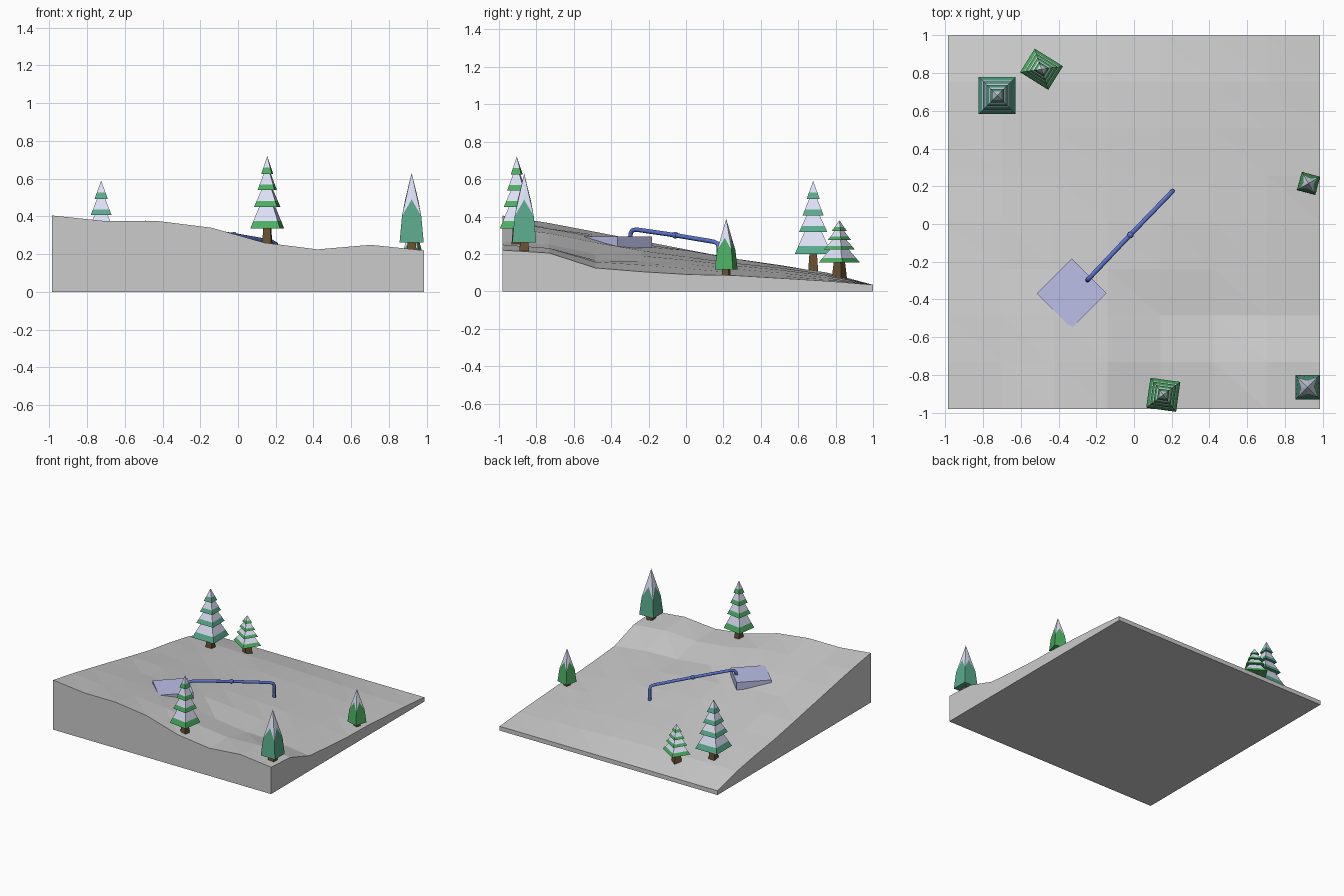
import bpy, bmesh, math, random
from mathutils import Matrix, Vector

if "Cube" in bpy.data.objects:
    bpy.data.objects.remove(bpy.data.objects["Cube"])

random.seed(4)


def material(name, color):
    m = bpy.data.materials.new(name)
    m.diffuse_color = (*color, 1)
    m.use_nodes = True
    m.node_tree.nodes["Principled BSDF"].inputs["Base Color"].default_value = m.diffuse_color
    return m


SNOW = material("snow", (0.72, 0.75, 0.92))
GREEN = material("green", (0.07, 0.42, 0.12))
TEAL = material("teal", (0.10, 0.40, 0.26))
BARK = material("bark", (0.14, 0.08, 0.03))
BLUE = material("blue", (0.10, 0.17, 0.60))
PALE = material("pale_slab", (0.50, 0.52, 0.80))


def finish(name, bm, mats=()):
    bmesh.ops.recalc_face_normals(bm, faces=bm.faces)
    me = bpy.data.meshes.new(name)
    bm.to_mesh(me)
    bm.free()
    for m in mats:
        me.materials.append(m)
    ob = bpy.data.objects.new(name, me)
    bpy.context.collection.objects.link(ob)
    return ob


def square_stack(bm, rings, mats):
    """Loft square rings (half width, z); a zero half width makes an apex."""
    loops = []
    for h, z in rings:
        if h == 0:
            loops.append([bm.verts.new((0, 0, z))] * 4)
        else:
            loops.append([bm.verts.new((a * h, b * h, z))
                          for a, b in ((-1, -1), (1, -1), (1, 1), (-1, 1))])
    bm.faces.new(loops[0]).material_index = mats[0]
    for lo, hi, m in zip(loops, loops[1:], mats):
        for i in range(4):
            j = (i + 1) % 4
            vs = [lo[i], lo[j], hi[j]] + ([hi[i]] if hi[i] is not hi[j] else [])
            bm.faces.new(vs).material_index = m
    if rings[-1][0]:
        bm.faces.new(loops[-1]).material_index = mats[-1]


def place(ob, x, y, angle, sx=1, sy=1):
    ob.data.transform(Matrix.Translation((x, y, 0)) @ Matrix.Rotation(math.radians(angle), 4, 'Z')
                      @ Matrix.Diagonal((sx, sy, 1, 1)))


def trunk(name, ground, base, w):
    bm = bmesh.new()
    square_stack(bm, [(w, ground - 0.02), (w * 0.65, base + 0.03)], [0])
    return finish(name, bm, [BARK])


# Tiered tree: each tier has a leafy rim and a snowy upper part
def tiered_tree(name, x, y, ground, base, top, half, angle, leaf, trunk_w, sx=1, sy=1):
    starts = [0, 0.30, 0.53, 0.75, 1]
    widths = [1, 0.77, 0.57, 0.36, 0]
    bm = bmesh.new()
    H = top - base
    for i in range(4):
        z0, z1 = base + H * starts[i], base + H * starts[i + 1]
        w0, w1 = half * widths[i], half * widths[i + 1] * 0.62
        rings = [(w0, z0), (w0 + (w1 - w0) * 0.36, z0 + (z1 - z0) * 0.36), (w1, z1)]
        square_stack(bm, rings, [0, 1])
    place(finish(name + "_foliage", bm, [leaf, SNOW]), x, y, angle, sx, sy)
    place(trunk(name + "_trunk", ground, base, trunk_w), x, y, angle)


# Pointed tree: four-sided spire with a zigzag snow line
def pointed_tree(name, x, y, ground, base, top, half, angle, leaf, trunk_w):
    bm = bmesh.new()
    H = top - base
    corners = ((-1, -1), (1, -1), (1, 1), (-1, 1))
    low = [bm.verts.new((a * half, b * half, base)) for a, b in corners]
    mid = [bm.verts.new((a * half * 0.80, b * half * 0.80, base + H * 0.38)) for a, b in corners]
    peak = []
    for i in range(4):
        (a, b), (c, d) = corners[i], corners[(i + 1) % 4]
        peak.append(bm.verts.new(((a + c) / 2 * half * 0.54, (b + d) / 2 * half * 0.54, base + H * 0.62)))
    apex = bm.verts.new((0, 0, top))
    bm.faces.new(low)
    for i in range(4):
        j = (i + 1) % 4
        bm.faces.new([low[i], low[j], mid[j], peak[i], mid[i]])
        bm.faces.new([mid[i], peak[i], apex]).material_index = 1
        bm.faces.new([peak[i], mid[j], apex]).material_index = 1
    place(finish(name + "_foliage", bm, [leaf, SNOW]), x, y, angle)
    place(trunk(name + "_trunk", ground, base, trunk_w), x, y, angle)


# Sloping ground block: faceted top blended from edge profiles
LEFT = [.405, .365, .318, .27, .222, .175, .14, .098, .035]
RIGHT = [.22, .205, .125, .105, .09, .085, .07, .055, .035]
FRONT = [1, .84, .84, .65, .22, .03, .16, 0]
bm = bmesh.new()
grid = []
for j in range(9):
    row = []
    for i in range(8):
        u, blend = i / 7, min(1, j / 4)
        w = FRONT[i] * (1 - blend) + (1 - u ** 1.5) * blend
        z = RIGHT[j] + (LEFT[j] - RIGHT[j]) * w
        if 0 < i < 7 and 0 < j < 8:
            z += random.uniform(-0.006, 0.006)
        row.append(bm.verts.new((-0.985 + 1.97 * u, -0.98 + 1.98 * j / 8, z)))
    grid.append(row)
for j in range(8):
    for i in range(7):
        a, b, c, d = grid[j][i], grid[j][i + 1], grid[j + 1][i + 1], grid[j + 1][i]
        bm.faces.new([a, b, d])
        bm.faces.new([b, c, d])
rim = [e for e in bm.edges if e.is_boundary]
new = bmesh.ops.extrude_edge_only(bm, edges=rim)["geom"]
for v in new:
    if isinstance(v, bmesh.types.BMVert):
        v.co.z = 0
bmesh.ops.contextual_create(bm, geom=[e for e in new if isinstance(e, bmesh.types.BMEdge) and e.is_boundary])
finish("ground_slope", bm)

# Level slab half sunk in the slope
bm = bmesh.new()
square_stack(bm, [(0.131, 0.232), (0.131, 0.293)], [0, 0])
place(finish("slab", bm, [PALE]), -0.33, -0.367, 45)

# Bent pipe with a joint in the middle
cu = bpy.data.curves.new("pipe", 'CURVE')
cu.dimensions = '3D'
cu.bevel_depth = 0.012
cu.bevel_resolution = 2
cu.use_fill_caps = True
path = [(.205, .175, .13), (.205, .175, .235), (.200, .170, .255), (.180, .149, .265),
        (-.02, -.058, .300), (-.215, -.264, .330), (-.236, -.286, .326), (-.245, -.296, .31), (-.247, -.298, .28)]
sp = cu.splines.new('POLY')
sp.points.add(len(path) - 1)
for p, co in zip(sp.points, path):
    p.co = (*co, 1)
cu.materials.append(BLUE)
bpy.context.collection.objects.link(bpy.data.objects.new("pipe", cu))

bm = bmesh.new()
bmesh.ops.create_uvsphere(bm, u_segments=10, v_segments=6, radius=0.018,
                          matrix=Matrix.Translation(Vector((-.02, -.058, .300))))
finish("pipe_joint", bm, [BLUE])

# Trees
tiered_tree("front_tree", 0.155, -0.905, 0.25, 0.335, 0.72, 0.08, -8, GREEN, 0.026)
tiered_tree("tall_back_tree", -0.725, 0.68, 0.11, 0.20, 0.59, 0.098, 0, TEAL, 0.028)
tiered_tree("small_back_tree", -0.49, 0.82, 0.085, 0.155, 0.38, 0.08, -32, GREEN, 0.03, 1.1, 0.92)
pointed_tree("corner_tree", 0.92, -0.865, 0.22, 0.262, 0.63, 0.064, 0, TEAL, 0.028)
pointed_tree("right_tree", 0.925, 0.215, 0.085, 0.118, 0.388, 0.05, -15, GREEN, 0.022)
